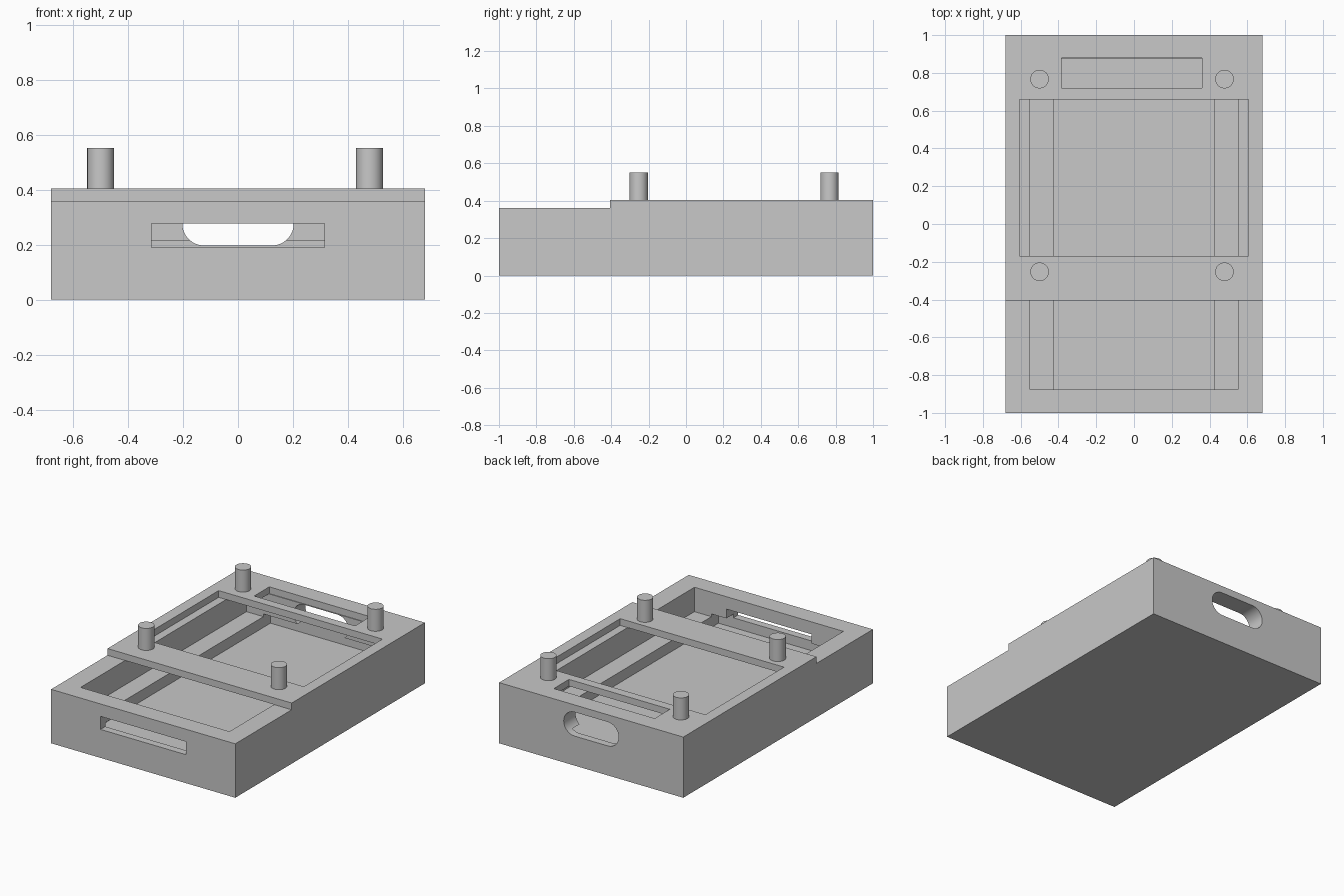
import bpy, bmesh, math

cube = bpy.data.objects.get("Cube")
if cube:
    bpy.data.objects.remove(cube, do_unlink=True)

grey = bpy.data.materials.new("plain grey")
grey.use_nodes = True
grey.diffuse_color = (0.58, 0.58, 0.58, 1)
for node in grey.node_tree.nodes:
    if node.type == 'BSDF_PRINCIPLED':
        node.inputs["Base Color"].default_value = grey.diffuse_color

W, L = 0.68, 1.0            # half width, half length
DECK, TOP = 0.36, 0.405     # tray rim, top of the plate
INX, INY = 0.55, 0.875      # upper cavity
LOWX, LOWY = 0.425, 0.95    # lower cavity, undercutting the end walls
FLOOR, LEDGE, UNDERCUT = 0.125, 0.197, 0.215


def prism(name, outline, y0, y1):
    """Extrude an (x, z) outline along y."""
    bm = bmesh.new()
    face = bm.faces.new([bm.verts.new((x, y0, z)) for x, z in outline])
    ext = bmesh.ops.extrude_face_region(bm, geom=[face])
    verts = [v for v in ext["geom"] if isinstance(v, bmesh.types.BMVert)]
    bmesh.ops.translate(bm, vec=(0, y1 - y0, 0), verts=verts)
    bmesh.ops.recalc_face_normals(bm, faces=bm.faces)
    mesh = bpy.data.meshes.new(name)
    bm.to_mesh(mesh)
    bm.free()
    mesh.materials.append(grey)
    ob = bpy.data.objects.new(name, mesh)
    bpy.context.collection.objects.link(ob)
    return ob


def box(name, x0, x1, y0, y1, z0, z1):
    return prism(name, [(x0, z0), (x1, z0), (x1, z1), (x0, z1)], y0, y1)


def activate(ob):
    bpy.ops.object.select_all(action='DESELECT')
    ob.select_set(True)
    bpy.context.view_layer.objects.active = ob


def cut(ob, cutter):
    mod = ob.modifiers.new("cut", 'BOOLEAN')
    mod.operation, mod.solver, mod.object = 'DIFFERENCE', 'EXACT', cutter
    activate(ob)
    bpy.ops.object.modifier_apply(modifier=mod.name)
    bpy.data.objects.remove(cutter, do_unlink=True)


# Tray: a wide upper cavity over a narrower, longer one leaves side ledges
tray = box("tray", -W, W, -L, L, 0, DECK)
cut(tray, box("upper_cavity", -INX, INX, -INY, INY, LEDGE, 0.5))
cut(tray, box("lower_cavity", -LOWX, LOWX, -LOWY, LOWY, FLOOR, UNDERCUT))

# Front slot
cut(tray, box("front_slot", -0.315, 0.315, -1.1, -0.8, 0.19, 0.277))

# Rounded handle hole in the back wall
r, steps = 0.08, 16
hole = []
for side, start in ((1, -90), (-1, 90)):
    for i in range(steps + 1):
        a = math.radians(start + 180 * i / steps)
        hole.append((side * (0.203 - r) + r * math.cos(a), LEDGE + r + r * math.sin(a)))
cut(tray, prism("handle_hole", hole, 0.8, 1.1))

# Raised plate over the rear with a large window and a narrow opening
plate = box("top_plate", -W, W, -0.405, L, DECK, TOP)
cut(plate, box("window", -0.605, 0.605, -0.17, 0.66, 0.3, 0.5))
cut(plate, box("opening", -0.385, 0.36, 0.72, 0.88, 0.3, 0.5))

# Four posts on the plate
for row, y in (("front", -0.253), ("back", 0.767)):
    for side, x in (("right", -0.5), ("left", 0.479)):
        bpy.ops.mesh.primitive_cylinder_add(vertices=48, radius=0.049, depth=0.147,
                                            location=(x, y, TOP + 0.0735))
        post = bpy.context.object
        post.name = f"{row}_{side}_post"
        post.data.materials.append(grey)
        bpy.ops.object.shade_smooth_by_angle(angle=math.radians(30))

activate(tray)
bpy.ops.object.shade_smooth_by_angle(angle=math.radians(30))
